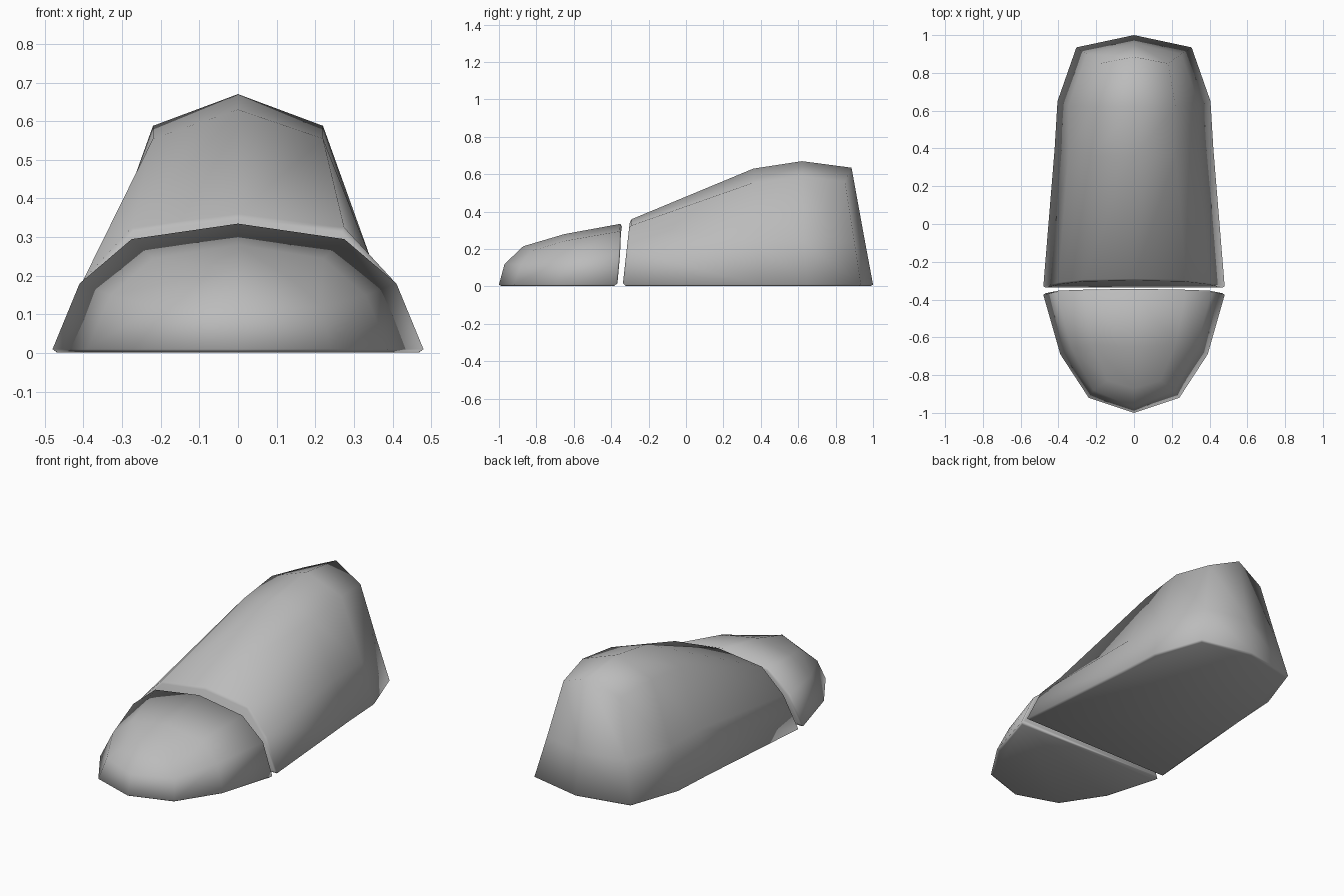
import bpy, bmesh
from mathutils import Vector

cube = bpy.data.objects.get("Cube")
if cube:
    bpy.data.objects.remove(cube, do_unlink=True)

grey = bpy.data.materials.new("plain grey")
grey.use_nodes = True
colour = (0.5, 0.5, 0.5, 1)
grey.diffuse_color = colour
grey.node_tree.nodes["Principled BSDF"].inputs["Base Color"].default_value = colour


def shell(name, rows, rim, lip):
    """Loft mirrored half sections (crest, shoulder, flank, hem), then cap with a soft rim."""
    bm = bmesh.new()
    grid = []
    for row in rows:
        left = [Vector((-x, y, z)) for x, y, z in reversed(row[1:])]
        grid.append([bm.verts.new(p) for p in left + [Vector(p) for p in row]])
    for a, b in zip(grid, grid[1:]):
        for i in range(len(a) - 1):
            bm.faces.new((a[i], a[i + 1], b[i + 1], b[i]))
    # open end and sole
    caps = [bm.faces.new(grid[0][::-1])]
    hem = [r[0] for r in grid] + [r[-1] for r in reversed(grid[:-1])]
    caps.append(bm.faces.new(hem))
    bmesh.ops.remove_doubles(bm, verts=bm.verts, dist=0.0005)
    bmesh.ops.recalc_face_normals(bm, faces=bm.faces)
    caps = [f for f in bm.faces if len(f.verts) > 4]
    bmesh.ops.inset_individual(bm, faces=caps, thickness=rim, depth=lip)
    for f in bm.faces:
        f.smooth = True
    mesh = bpy.data.meshes.new(name)
    bm.to_mesh(mesh)
    bm.free()
    mesh.materials.append(grey)
    obj = bpy.data.objects.new(name, mesh)
    bpy.context.collection.objects.link(obj)
    return obj


# Toe cap: open end to rounded tip
tip = (0, -0.87, 0.215)
shell("toe_cap", [
    [(0, -0.35, 0.335), (0.275, -0.355, 0.295), (0.41, -0.36, 0.18), (0.48, -0.375, 0.01)],
    [(0, -0.65, 0.28), (0.22, -0.64, 0.245), (0.33, -0.66, 0.15), (0.39, -0.69, 0.01)],
    [tip, (0.14, -0.83, 0.19), (0.215, -0.88, 0.12), (0.24, -0.92, 0.01)],
    [tip, tip, (0, -0.97, 0.12), (0, -1, 0.01)],
], 0.015, 0.008)

# Foot body: instep to heel
heel = (0, 0.885, 0.635)
shell("foot_body", [
    [(0, -0.29, 0.36), (0.275, -0.295, 0.325), (0.4, -0.31, 0.19), (0.48, -0.33, 0.01)],
    [(0, 0.36, 0.63), (0.22, 0.36, 0.555), (0.345, 0.38, 0.24), (0.42, 0.4, 0.01)],
    [(0, 0.62, 0.67), (0.22, 0.62, 0.588), (0.345, 0.63, 0.24), (0.405, 0.65, 0.01)],
    [heel, (0.18, 0.85, 0.56), (0.25, 0.9, 0.24), (0.305, 0.935, 0.01)],
    [heel, heel, (0, 0.957, 0.24), (0, 1, 0.01)],
], 0.015, 0.008)
